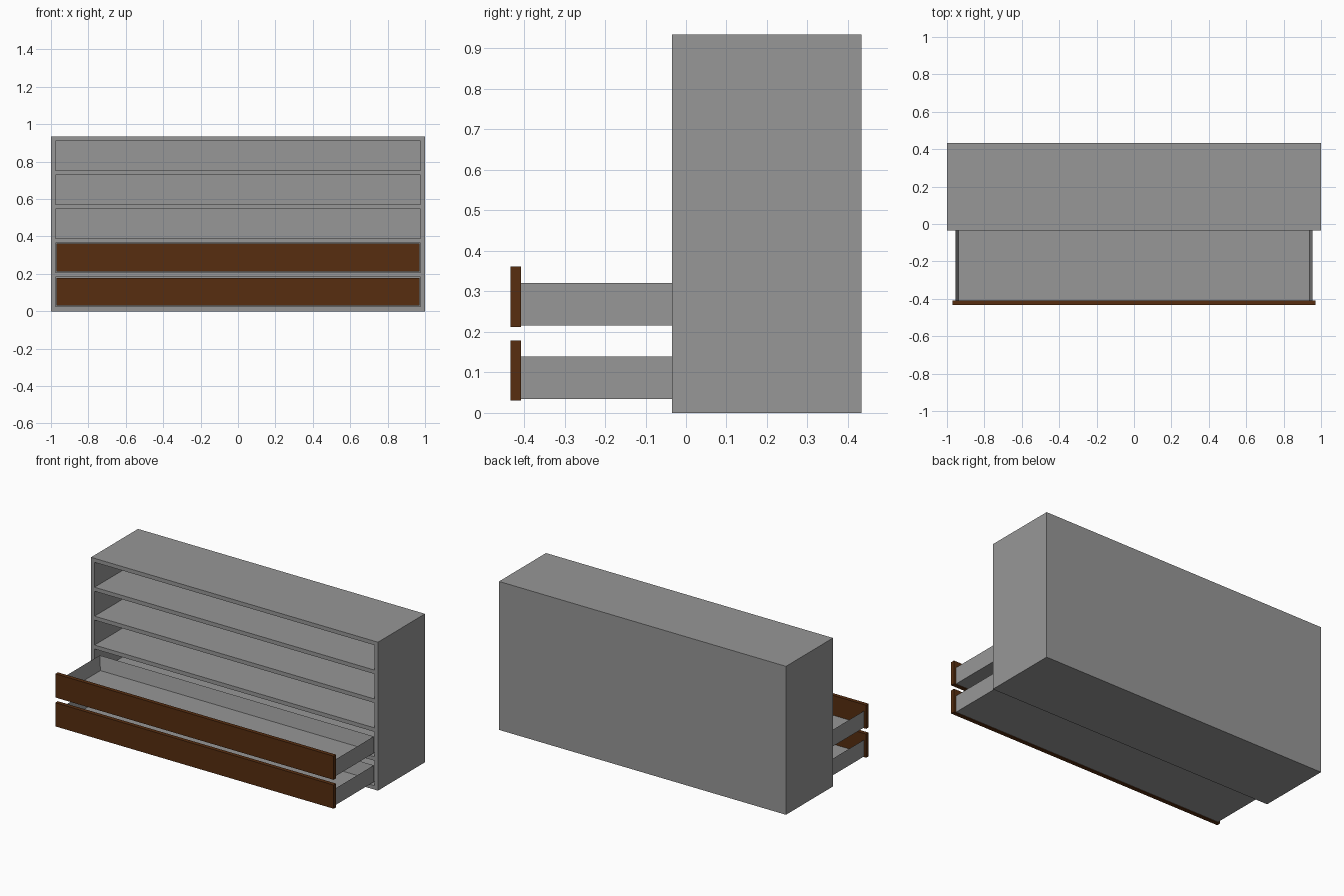
import bpy
import bmesh
from mathutils import Matrix, Vector

if "Cube" in bpy.data.objects:
    bpy.data.objects.remove(bpy.data.objects["Cube"])


def material(name, rgb):
    m = bpy.data.materials.new(name)
    m.diffuse_color = (*rgb, 1)
    m.use_nodes = True
    m.node_tree.nodes["Principled BSDF"].inputs["Base Color"].default_value = m.diffuse_color
    return m


GREY = material("grey_panel", (0.31, 0.31, 0.31))
BROWN = material("brown_wood", (0.095, 0.027, 0.005))


def finish(bm, name, mat):
    bmesh.ops.recalc_face_normals(bm, faces=bm.faces)
    mesh = bpy.data.meshes.new(name)
    bm.to_mesh(mesh)
    bm.free()
    mesh.materials.append(mat)
    obj = bpy.data.objects.new(name, mesh)
    bpy.context.collection.objects.link(obj)
    return obj


def box_bm(lo, hi):
    lo, hi = Vector(lo), Vector(hi)
    bm = bmesh.new()
    mat = Matrix.Translation((lo + hi) / 2) @ Matrix.Diagonal((*(hi - lo), 1))
    bmesh.ops.create_cube(bm, size=1, matrix=mat)
    return bm


WALL, OPENING, ROWS = 0.025, 0.157, 5
PITCH = WALL + OPENING
HEIGHT = ROWS * PITCH + WALL
FRONT, BACK = -0.035, 0.433

# Cabinet carcass: cut the front face into a grid, push the openings in
bm = box_bm((-1, FRONT, 0), (1, BACK, HEIGHT))
front = [f for f in bm.faces if f.normal.y < -0.5]
bmesh.ops.delete(bm, geom=front, context='FACES_ONLY')
xs = [-1, -1 + WALL, 1 - WALL, 1]
zs = [0]
for i in range(ROWS):
    zs += [i * PITCH + WALL, (i + 1) * PITCH]
zs.append(HEIGHT)
grid = [[bm.verts.new((x, FRONT, z)) for x in xs] for z in zs]
openings = []
for r in range(len(zs) - 1):
    for c in range(3):
        f = bm.faces.new((grid[r][c], grid[r][c + 1], grid[r + 1][c + 1], grid[r + 1][c]))
        if c == 1 and r % 2 == 1:
            openings.append(f)
bm.normal_update()
for f in openings:
    new = bmesh.ops.extrude_face_region(bm, geom=[f])["geom"]
    bmesh.ops.translate(bm, vec=(0, BACK - FRONT - WALL, 0),
                        verts=[v for v in new if isinstance(v, bmesh.types.BMVert)])
    if f.is_valid:
        bmesh.ops.delete(bm, geom=[f], context='FACES_ONLY')
bmesh.ops.remove_doubles(bm, verts=bm.verts, dist=1e-5)
finish(bm, "cabinet_carcass", GREY)

# Two open drawers: a tray behind a wooden front
for i, label in enumerate(("lower", "upper")):
    z = i * PITCH
    bm = box_bm((-0.955, -0.4328, z + 0.034), (0.955, -0.0125, z + 0.139))
    top = [f for f in bm.faces if f.normal.z > 0.5]
    bmesh.ops.inset_individual(bm, faces=top, thickness=0.0243)
    bmesh.ops.translate(bm, vec=(0, 0, -0.085), verts=top[0].verts)
    # sink the inset by duplicating its walls from the rim
    finish(bm, label + "_drawer_tray", GREY)
    bm = box_bm((-0.97, -0.433, z + 0.030), (0.97, -0.408, z + 0.179))
    finish(bm, label + "_drawer_front", BROWN)
